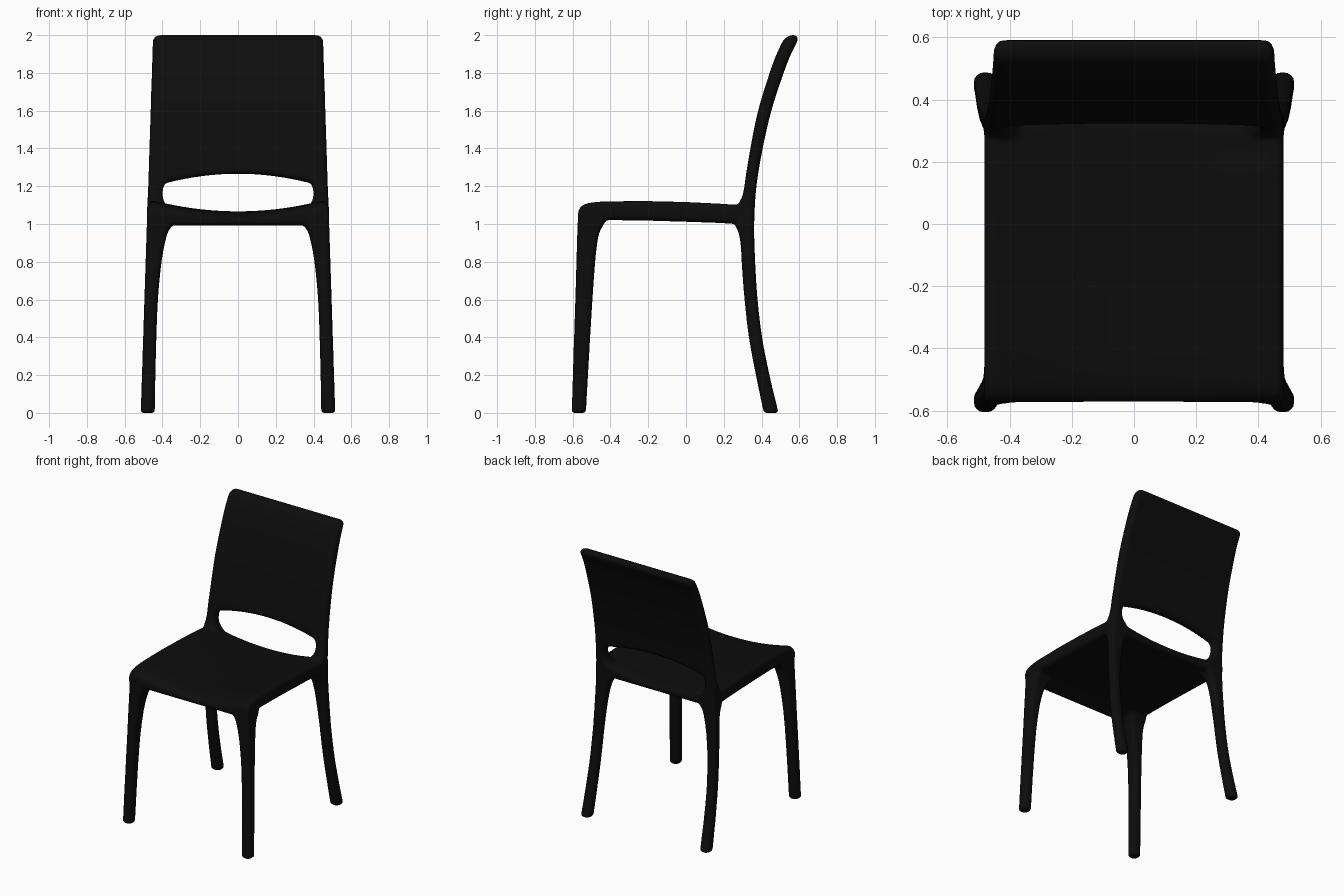
import bpy, bmesh, math

if "Cube" in bpy.data.objects:
    bpy.data.objects.remove(bpy.data.objects["Cube"])

bm = bmesh.new()


def interp(table, z, k):
    """Smooth (Catmull-Rom) lookup of column k in a table keyed by column 0."""
    n = len(table)
    i = 0
    while i < n - 2 and z > table[i + 1][0]:
        i += 1
    a, b = table[i], table[i + 1]
    h = b[0] - a[0]
    t = min(max((z - a[0]) / h, 0), 1)

    def slope(j):
        p, q = table[max(j - 1, 0)], table[min(j + 1, n - 1)]
        return (q[k] - p[k]) / (q[0] - p[0])
    return ((2*t**3 - 3*t*t + 1) * a[k] + (t**3 - 2*t*t + t) * h * slope(i)
            + (3*t*t - 2*t**3) * b[k] + (t**3 - t*t) * h * slope(i + 1))


def loft(rings):
    """Closed solid through a list of equally long point rings."""
    vs = [[bm.verts.new(p) for p in r] for r in rings]
    n = len(vs[0])
    for a, b in zip(vs, vs[1:]):
        for i in range(n):
            j = (i + 1) % n
            bm.faces.new((a[i], a[j], b[j], b[i]))
    bm.faces.new(vs[0])
    bm.faces.new(vs[-1])


def rounded_rect(x0, x1, y0, y1, r, seg=5):
    pts = []
    for cx, cy, a0 in ((x1-r, y1-r, 0), (x0+r, y1-r, 90), (x0+r, y0+r, 180), (x1-r, y0+r, 270)):
        for i in range(seg + 1):
            a = math.radians(a0 + 90 * i / seg)
            pts.append((cx + r * math.cos(a), cy + r * math.sin(a)))
    return pts


def outer_x(z):
    return 0.515 - 0.0325 * z


# z, front y, back y of the curved back line
BACK = [(0, .412, .49), (.2, .370, .442), (.4, .333, .403), (.6, .310, .379), (.8, .295, .366),
        (1.0, .287, .361), (1.2, .309, .373), (1.4, .341, .406), (1.6, .382, .452),
        (1.8, .443, .517), (1.9, .480, .556), (2.0, .528, .607)]

# z, inner x, forward flare for the back legs and posts
POST = [(0, .441, 0), (.3, .435, 0), (.6, .424, 0), (.8, .405, 0), (.9, .387, 0), (.96, .370, .010),
        (1.0, .345, .028), (1.06, .345, .030), (1.10, .380, .022), (1.13, .396, .008),
        (1.18, .398, 0), (1.21, .388, 0), (1.24, .360, 0), (1.30, .350, 0)]

# z, inner x, front y, back y for the front legs
FRONT = [(0, .441, -.605, -.530), (.3, .435, -.596, -.513), (.6, .424, -.586, -.495),
         (.8, .405, -.580, -.481), (.9, .387, -.577, -.470), (.96, .370, -.575, -.457),
         (1.01, .345, -.573, -.430), (1.05, .345, -.570, -.430)]


def leg_levels(top):
    zs = [0, .008] + [i * .05 for i in range(1, 18)]
    return zs + [.85 + i * .02 for i in range(1, 30) if .85 + i * .02 <= top]


# Legs, both sides
for side in (-1, 1):
    rings = []
    for z in leg_levels(1.05):
        e = .008 if z == 0 else 0
        x0, y0, y1 = (interp(FRONT, z, k) for k in (1, 2, 3))
        rr = rounded_rect(x0 + e, outer_x(z) - e, y0 + e, y1 - e, .028)
        rings.append([(side * x, y, z) for x, y in rr])
    loft(rings)
    rings = []
    for z in leg_levels(1.30):
        e = .008 if z == 0 else 0
        x0, fl = interp(POST, z, 1), interp(POST, z, 2)
        y0, y1 = interp(BACK, z, 1) - fl, interp(BACK, z, 2)
        rr = rounded_rect(x0 + e, outer_x(z) - e, y0 + e, y1 - e, .026)
        rings.append([(side * x, y, z) for x, y in rr])
    loft(rings)

# Seat: y, top z at the sides, bottom z, swept front to back with a sagging middle
SEAT = [(-.572, 1.055, 1.01), (-.566, 1.080, 1.0), (-.55, 1.099, .994), (-.52, 1.111, .997),
        (-.48, 1.117, 1.012), (-.42, 1.121, 1.021), (-.2, 1.122, 1.018), (0, 1.117, 1.012),
        (.15, 1.110, 1.007), (.26, 1.103, 1.001), (.30, 1.102, .994), (.34, 1.095, .992),
        (.357, 1.075, 1.005)]
rings = []
for y, top, bot in SEAT:
    w, r, ring = .481, .03, []
    sag = .055 * min(1, (top - bot) / .09)
    for i in range(41):
        x = -w * math.cos(math.pi * i / 40)
        d = w - abs(x)
        drop = r - math.sqrt(max(r*r - (r - d)**2, 0)) if d < r else 0
        drop = min(drop, (top - bot) * .45)
        ring.append((x, top - drop - sag * max(0, 1 - (x / .44)**2), bot + drop))
    rings.append([(x, y, t) for x, t, b in ring] + [(x, y, b) for x, t, b in reversed(ring)])
loft(rings)

# Back panel with an arched lower edge, swept left to right
R = .036
rings = []
for i in range(61):
    u = -math.cos(math.pi * i / 60)
    edge = (1 - abs(u)) * .46
    top = 2.0 - (R - math.sqrt(R*R - (R - edge)**2) if edge < R else 0)
    low = 1.265 - .05 * (u * .47 / .38)**2
    front, back = [], []
    for j in range(61):
        t = .5 - .5 * math.cos(math.pi * j / 60)
        z = low + (top - low) * t
        s = 1
        for d, r in ((edge, .028), (top - z, R), (z - low, .028)):
            if d < r:
                s = min(s, math.sqrt(max(1 - (1 - d / r)**2, .06)))
        y0, y1 = interp(BACK, z, 1), interp(BACK, z, 2)
        m, h = (y0 + y1) / 2, (y1 - y0) / 2 * s
        x = u * outer_x(z)
        front.append((x, m - h, z))
        back.append((x, m + h, z))
    rings.append(front + back[::-1])
loft(rings)

bmesh.ops.recalc_face_normals(bm, faces=bm.faces)
me = bpy.data.meshes.new("chair_shell")
bm.to_mesh(me)
bm.free()
chair = bpy.data.objects.new("chair_shell", me)
bpy.context.collection.objects.link(chair)

mat = bpy.data.materials.new("black plastic")
mat.diffuse_color = (.004, .004, .004, 1)
mat.use_nodes = True
mat.node_tree.nodes["Principled BSDF"].inputs["Base Color"].default_value = mat.diffuse_color
me.materials.append(mat)

# Fuse the parts into one moulded shell and soften the joints
rm = chair.modifiers.new("fuse", 'REMESH')
rm.mode = 'VOXEL'
rm.voxel_size = .009
rm.use_smooth_shade = True
sm = chair.modifiers.new("soften", 'SMOOTH')
sm.factor = .5
sm.iterations = 6
